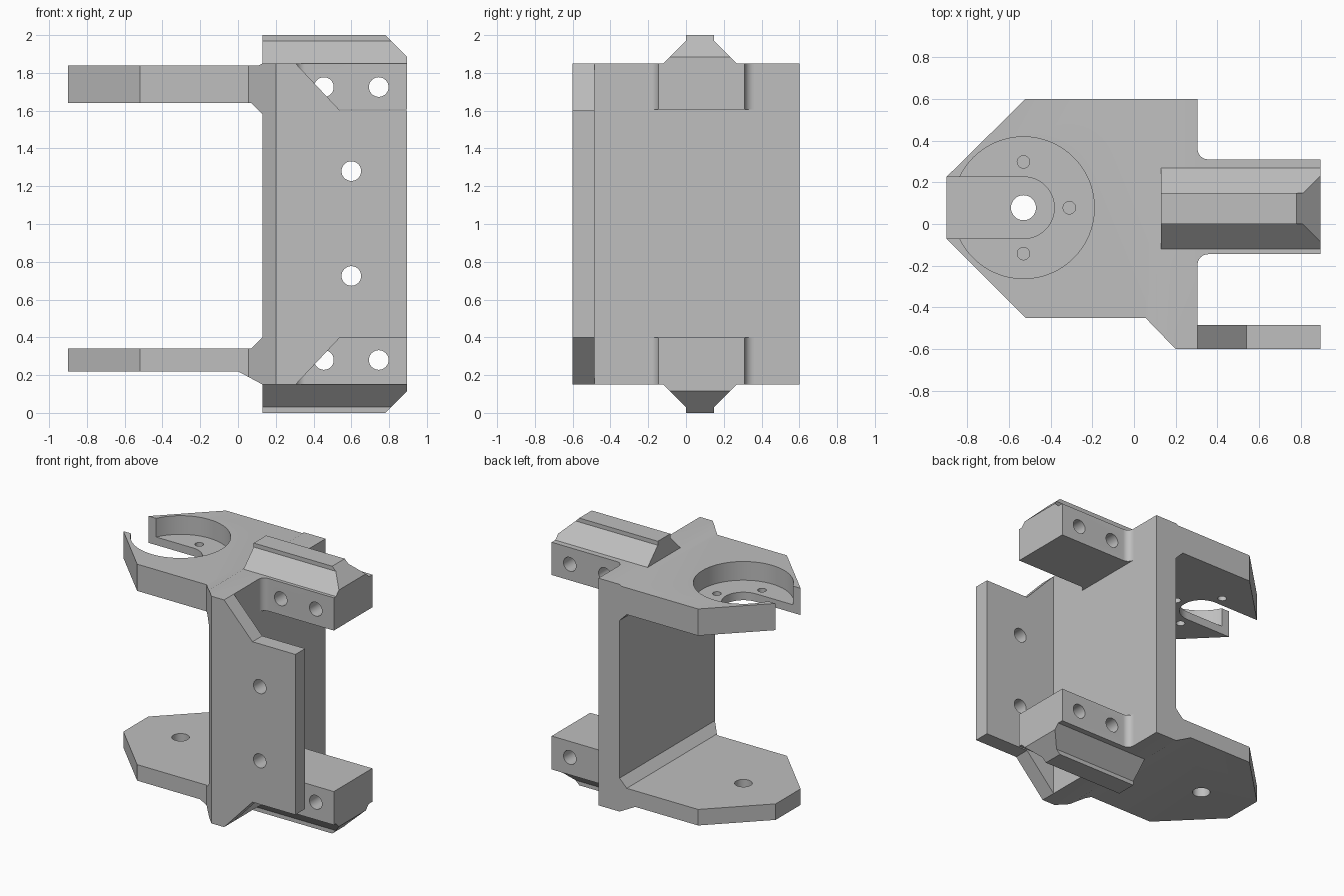
import bpy, bmesh
from math import cos, sin, pi, radians

cube = bpy.data.objects.get("Cube")
if cube:
    bpy.data.objects.remove(cube, do_unlink=True)

grey = bpy.data.materials.new("plain grey")
grey.use_nodes = True
grey.diffuse_color = (0.52, 0.52, 0.52, 1)
grey.node_tree.nodes["Principled BSDF"].inputs["Base Color"].default_value = (0.52, 0.52, 0.52, 1)


def prism(name, outline, axis, lo, hi):
    """Extrude a 2D outline along one axis."""
    place = {"x": lambda a, b, t: (t, a, b),
             "y": lambda a, b, t: (a, t, b),
             "z": lambda a, b, t: (a, b, t)}[axis]
    bm = bmesh.new()
    ends = [[bm.verts.new(place(a, b, t)) for a, b in outline] for t in (lo, hi)]
    bm.faces.new(ends[0])
    bm.faces.new(ends[1])
    n = len(outline)
    for i in range(n):
        j = (i + 1) % n
        bm.faces.new((ends[0][i], ends[0][j], ends[1][j], ends[1][i]))
    bmesh.ops.recalc_face_normals(bm, faces=bm.faces)
    mesh = bpy.data.meshes.new(name)
    bm.to_mesh(mesh)
    bm.free()
    mesh.materials.append(grey)
    obj = bpy.data.objects.new(name, mesh)
    bpy.context.collection.objects.link(obj)
    return obj


def arc(cx, cy, r, start, end, steps):
    angles = [radians(start + (end - start) * i / steps) for i in range(steps + 1)]
    return [(cx + r * cos(a), cy + r * sin(a)) for a in angles]


def circle(cx, cy, r, sides=32):
    return arc(cx, cy, r, 0, 360, sides)[:-1]


def combine(obj, tool, operation="DIFFERENCE"):
    """Apply a boolean and remove the tool object."""
    mod = obj.modifiers.new("cut", "BOOLEAN")
    mod.operation = operation
    mod.solver = "EXACT"
    mod.object = tool
    bpy.context.view_layer.update()
    with bpy.context.temp_override(object=obj, active_object=obj):
        bpy.ops.object.modifier_apply(modifier=mod.name)
    bpy.data.objects.remove(tool, do_unlink=True)


def mirrored(points):
    return [(a, 2 - z) for a, z in points]


parts = []

# Main bracket: side profile limited by the plan outline
frame = prism("bracket_frame", [
    (0.305, 0.15), (0.13, 0.15), (0, 0.22), (-1, 0.22), (-1, 0.34), (0.07, 0.34),
    (0.13, 0.40), (0.13, 1.58), (0.07, 1.64), (-1, 1.64), (-1, 1.84), (0.11, 1.84),
    (0.13, 1.85), (0.305, 1.85)], "y", -0.7, 0.7)
plan = [(-0.9, 0.225), (-0.52, 0.6), (0.305, 0.6), (0.305, -0.6),
        (0.2, -0.6), (0.055, -0.45), (-0.52, -0.45), (-0.9, -0.07)]
combine(frame, prism("plan_tool", plan, "z", -0.5, 2.5), "INTERSECT")

# Round pocket, open slot and screw holes in the upper arm, pivot hole below
CX, CY = -0.53, 0.078
combine(frame, prism("pocket_tool", circle(CX, CY, 0.34, 64), "z", 1.70, 2.2))
slot = [(-1.2, CY - 0.148)] + arc(CX, CY, 0.148, -90, 90, 24) + [(-1.2, CY + 0.148)]
combine(frame, prism("slot_tool", slot, "z", 1.5, 2.2))
for dx, dy in ((0, 0.22), (0.22, 0), (0, -0.22)):
    combine(frame, prism("screw_tool", circle(CX + dx, CY + dy, 0.03, 24), "z", 1.5, 2.2))
combine(frame, prism("pivot_tool", circle(CX, CY, 0.06), "z", 0.1, 0.5))
parts.append(frame)

# Front flange with sloped ends and two holes
flange = prism("front_flange", [
    (0.305, 0.15), (0.54, 0.40), (0.895, 0.40), (0.895, 1.60), (0.54, 1.60),
    (0.305, 1.85)], "y", -0.6, -0.485)
for z in (0.725, 1.28):
    combine(flange, prism("hole_tool", circle(0.6, z, 0.052), "y", -1, 0))
parts.append(flange)

# Mounting blocks with filleted roots, and the tapered rails on them
block_plan = (arc(0.355, 0.36, 0.05, 180, 270, 8) + [(0.895, 0.31), (0.895, -0.145)]
              + arc(0.355, -0.195, 0.05, 90, 180, 8))
rail_section = [(-0.12, 1.85), (0, 1.97), (0, 2), (0.148, 2), (0.148, 1.97), (0.268, 1.85)]
rail_side = [(0.13, 1.8), (0.895, 1.8), (0.895, 1.885), (0.78, 2), (0.73, 2.05), (0.13, 2.05)]
for label, flip in (("upper", False), ("lower", True)):
    lo, hi = (0.15, 0.40) if flip else (1.605, 1.85)
    block = prism(label + "_block", block_plan, "z", lo, hi)
    for x in (0.455, 0.745):
        z = 0.28 if flip else 1.725
        combine(block, prism("hole_tool", circle(x, z, 0.052), "y", -1, 1))
    section = mirrored(rail_section) if flip else rail_section
    side = mirrored(rail_side) if flip else rail_side
    rail = prism(label + "_rail", section, "x", 0.13, 1)
    combine(rail, prism("rail_tool", side, "y", -1, 1), "INTERSECT")
    parts += [block, rail]

# Smooth the holes and fillets, keep hard edges
bpy.ops.object.select_all(action="DESELECT")
for obj in parts:
    obj.select_set(True)
bpy.context.view_layer.objects.active = frame
bpy.ops.object.shade_smooth_by_angle(angle=radians(30))
